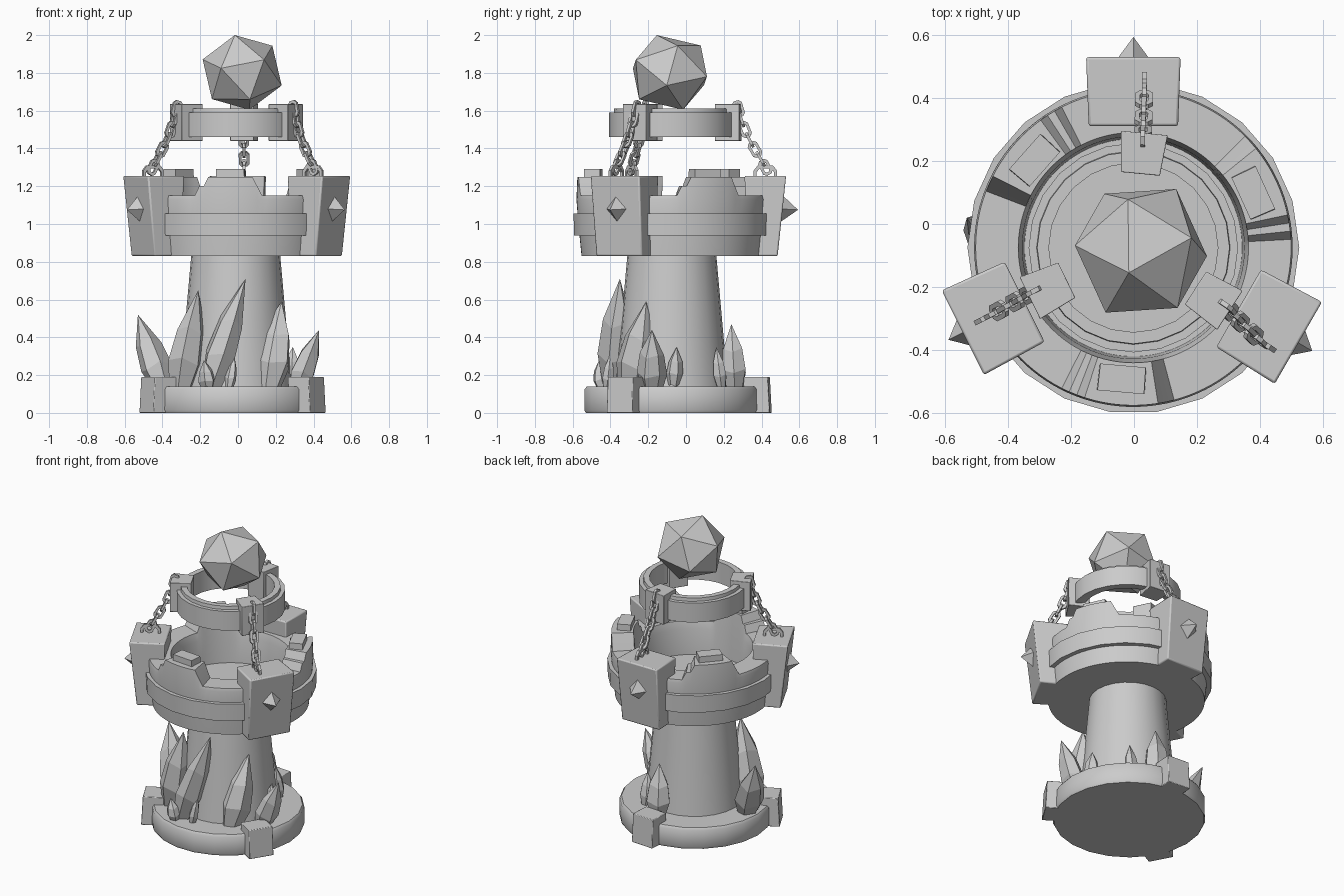
import bpy, bmesh, math
from mathutils import Vector, Matrix

if "Cube" in bpy.data.objects:
    bpy.data.objects.remove(bpy.data.objects["Cube"])

CX, CY = -0.002, -0.075          # tower axis
stone = bpy.data.materials.new("grey_stone")
stone.diffuse_color = (0.6, 0.6, 0.6, 1)
stone.use_nodes = True
stone.node_tree.nodes["Principled BSDF"].inputs["Base Color"].default_value = stone.diffuse_color
R = math.radians


def finish(name, bm, smooth=None, bevel=0):
    bmesh.ops.recalc_face_normals(bm, faces=bm.faces)
    me = bpy.data.meshes.new(name)
    bm.to_mesh(me)
    bm.free()
    ob = bpy.data.objects.new(name, me)
    bpy.context.collection.objects.link(ob)
    me.materials.append(stone)
    if bevel:
        m = ob.modifiers.new("bevel", 'BEVEL')
        m.width, m.segments = bevel, 2
    if smooth:
        bpy.context.view_layer.objects.active = ob
        ob.select_set(True)
        bpy.ops.object.shade_smooth_by_angle(angle=R(smooth))
        ob.select_set(False)
    return ob


def lathe(name, profile, n, closed=False, smooth=35, top=None, cx=CX):
    """Turn (radius, z) points; top(angle) replaces a z of None."""
    bm = bmesh.new()
    rings = []
    for i in range(n):
        a = 2 * math.pi * i / n
        rings.append([bm.verts.new((cx + r * math.cos(a), CY + r * math.sin(a),
                                    top(a) if z is None else z)) for r, z in profile])
    k = len(profile)
    for i in range(n):
        p, q = rings[i], rings[(i + 1) % n]
        for j in range(k if closed else k - 1):
            bm.faces.new((p[j], q[j], q[(j + 1) % k], p[(j + 1) % k]))
    if not closed:
        bm.faces.new([r[0] for r in rings])
        bm.faces.new([r[-1] for r in rings])
    return finish(name, bm, smooth)


def radial_block(name, deg, bottom, top, bevel=0.0, cx=CX):
    """Block facing outwards; bottom/top = (r_in, r_out, half width in, half width out, z)."""
    bm = bmesh.new()
    loops = []
    for r0, r1, w0, w1, z in (bottom, top):
        loops.append([bm.verts.new(c) for c in ((r0, -w0, z), (r1, -w1, z), (r1, w1, z), (r0, w0, z))])
    lo, hi = loops
    bm.faces.new(lo[::-1])
    bm.faces.new(hi)
    for i in range(4):
        j = (i + 1) % 4
        bm.faces.new((lo[i], lo[j], hi[j], hi[i]))
    bm.transform(Matrix.Translation((cx, CY, 0)) @ Matrix.Rotation(R(deg), 4, 'Z'))
    return finish(name, bm, 40 if bevel else None, bevel)


# Base disc, shaft
BX = -0.022
lathe("base_disc", [(0.46, 0), (0.468, 0.015), (0.466, 0.125), (0.455, 0.14)], 22, smooth=45, cx=BX)
lathe("tower_shaft", [(0.30, 0.12), (0.283, 0.3), (0.26, 0.56), (0.235, 0.84)], 24, cx=-0.012)

# Battlement cup with raised crenels
MERLONS = (24.5, 138.5, 265)


def rim(a):
    d = min(abs((math.degrees(a) - m + 180) % 360 - 180) for m in MERLONS)
    if d < 15:
        return 1.25
    if d < 20:
        return 1.20
    return 1.15


lathe("battlement_cup", [(0.478, 0.83), (0.495, 1.0), (0.505, 1.13), (0.50, None), (0.365, None),
                         (0.352, 1.1), (0.345, 0.93)], 120, smooth=30, top=rim)
lathe("cup_band", [(0.48, 0.94), (0.522, 0.94), (0.526, 1.055), (0.48, 1.055)], 22, closed=True)
for m in MERLONS:
    radial_block("merlon_cap", m, (0.375, 0.46, 0.074, 0.076, 1.24), (0.375, 0.46, 0.072, 0.074, 1.29))

# Three buttresses with studs, and feet on the base
for d, reach in ((90, 0.668), (206.5, 0.655), (330, 0.655)):
    radial_block("buttress", d, (0.40, 0.56, 0.132, 0.14, 0.83), (0.385, 0.605, 0.142, 0.15, 1.255), 0.008)
    bm = bmesh.new()
    tip = bm.verts.new((reach, 0, 1.075))
    back = bm.verts.new((0.53, 0, 1.075))
    q = [bm.verts.new(c) for c in ((0.58, -0.065, 1.08), (0.574, 0, 1.01), (0.58, 0.065, 1.08), (0.588, 0, 1.15))]
    for i in range(4):
        bm.faces.new((q[i], q[(i + 1) % 4], tip))
        bm.faces.new((q[(i + 1) % 4], q[i], back))
    bm.transform(Matrix.Translation((CX, CY, 0)) @ Matrix.Rotation(R(d), 4, 'Z'))
    finish("stud", bm)
for d in (86, 208, 328):
    radial_block("base_foot", d, (0.39, 0.525, 0.08, 0.08, 0.0), (0.385, 0.515, 0.078, 0.078, 0.19), 0.004, cx=BX)

# Floating ring with clamps
lathe("floating_ring", [(0.268, 1.47), (0.305, 1.46), (0.332, 1.46), (0.332, 1.59), (0.307, 1.59),
                        (0.305, 1.612), (0.268, 1.612)], 24, closed=True)
for d in (84.5, 206, 327):
    radial_block("ring_clamp", d, (0.235, 0.365, 0.062, 0.074, 1.44), (0.235, 0.365, 0.062, 0.074, 1.635), 0.003)


# Chains
def link(name, pos, axis, side, half_len, half_w, t):
    """Octagonal elongated loop of square wire."""
    axis = axis.normalized()
    side = (side - axis * side.dot(axis)).normalized()
    nrm = axis.cross(side)
    bm = bmesh.new()
    c = 0.5
    shape = [(1, c), (1, -c), (0.65, -1), (-0.65, -1), (-1, -c), (-1, c), (-0.65, 1), (0.65, 1)]
    rings = []
    for u, v in shape:
        o, i = (axis * u * half_len + side * v * half_w,
                axis * u * (half_len - t) + side * v * (half_w - t))
        rings.append([bm.verts.new(pos + p + nrm * s * t / 2) for p, s in ((o, 1), (o, -1), (i, -1), (i, 1))])
    for k in range(8):
        p, q = rings[k], rings[(k + 1) % 8]
        for j in range(4):
            bm.faces.new((p[j], q[j], q[(j + 1) % 4], p[(j + 1) % 4]))
    finish(name, bm)


PATH = [(0.352, 1.61), (0.368, 1.555), (0.387, 1.50), (0.412, 1.445), (0.44, 1.395), (0.47, 1.345), (0.495, 1.30)]
ENDS = ((-0.03, -0.035), (-0.02, -0.015), (0.01, -0.02))
for (da, db), d in zip(ENDS, (90, 207, 326)):
    rot = Matrix.Rotation(R(d), 3, 'Z')
    pts = [Vector((CX, CY, 0)) + rot @ Vector((r, da + (db - da) * k / 6, z)) for k, (r, z) in enumerate(PATH)]
    tang = rot @ Vector((0, 1, 0))
    for k, p in enumerate(pts):
        ax = pts[min(k + 1, 6)] - pts[max(k - 1, 0)]
        s = tang if k % 2 else tang.cross(ax)
        link("chain_link", p, ax, s, 0.044, 0.028, 0.015)
    # anchor loop on the buttress
    link("chain_anchor", Vector((pts[-1].x, pts[-1].y, 1.255)), rot @ Vector((1, 0, 0)),
         Vector((0, 0, 1)), 0.062, 0.055, 0.016)

# Large faceted gem
bm = bmesh.new()
bmesh.ops.create_icosphere(bm, subdivisions=1, radius=0.222)
bm.transform(Matrix.Translation((0.022, -0.085, 1.803)) @ Matrix.Diagonal((1, 1.03, 0.95, 1))
             @ Matrix.Rotation(R(18), 4, 'X') @ Matrix.Rotation(R(-10), 4, 'Y') @ Matrix.Rotation(R(25), 4, 'Z'))
top = max(v.co.z for v in bm.verts)
bm.transform(Matrix.Translation((0, 0, 2.0 - top)))
finish("gem", bm)


# Crystal clusters: base, tip, radius
def crystal(base, tip, r, n=6):
    base, tip = Vector(base), Vector(tip)
    ax = tip - base
    rot = ax.to_track_quat('Z', 'Y')
    bm = bmesh.new()
    rings = []
    for f, s in ((0, 0.6), (0.3, 1.0), (0.6, 0.8)):
        rings.append([bm.verts.new(base + ax * (f + 0.05 * (i % 2)) + rot @ Vector(
            (r * s * math.cos(2 * math.pi * i / n), 0.85 * r * s * math.sin(2 * math.pi * i / n), 0)))
            for i in range(n)])
    apex = bm.verts.new(tip)
    bm.faces.new(rings[0])
    for i in range(n):
        j = (i + 1) % n
        for a, b in zip(rings, rings[1:]):
            bm.faces.new((a[i], a[j], b[j], b[i]))
        bm.faces.new((rings[2][i], rings[2][j], apex))
    finish("crystal", bm)


for spec in (
    ((-0.38, -0.10, 0.10), (-0.53, 0.02, 0.52), 0.095),
    ((-0.31, -0.26, 0.10), (-0.21, -0.28, 0.65), 0.11),
    ((-0.16, -0.38, 0.10), (0.04, -0.35, 0.71), 0.10),
    ((0.15, -0.30, 0.10), (0.23, -0.21, 0.59), 0.11),
    ((0.30, -0.18, 0.10), (0.43, -0.18, 0.44), 0.08),
    ((0.03, 0.26, 0.10), (0.03, 0.24, 0.47), 0.085),
    ((-0.16, -0.44, 0.12), (-0.18, -0.46, 0.28), 0.05),
    ((-0.05, -0.42, 0.12), (-0.02, -0.40, 0.31), 0.035),
    ((0.28, -0.065, 0.14), (0.29, -0.05, 0.35), 0.05),
    ((0.17, 0.19, 0.12), (0.17, 0.16, 0.35), 0.045),
):
    crystal(*spec)
